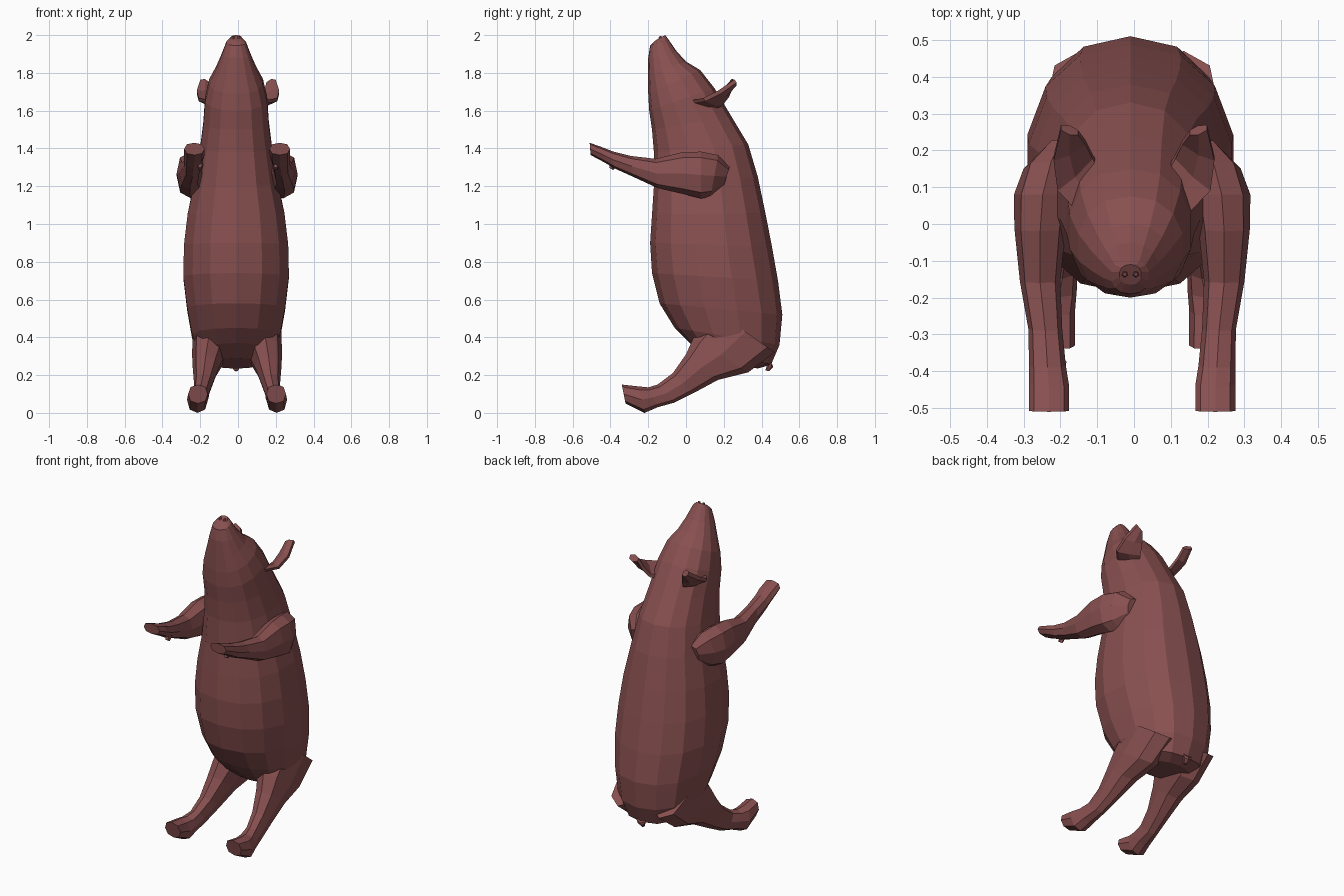
import bpy, bmesh, math
from mathutils import Vector

skin = bpy.data.materials.new("dusty_pink_skin")
skin.diffuse_color = (0.25, 0.08, 0.08, 1)


def loft(name, rings, sides, power=1.0):
    """Skin a closed tube through rings of (centre, side axis, depth axis)."""
    bm = bmesh.new()
    loops = []
    for c, a, b in rings:
        loop = []
        for i in range(sides):
            t = 2 * math.pi * i / sides
            s, k = math.sin(t), math.cos(t)
            s = math.copysign(abs(s) ** power, s)
            k = math.copysign(abs(k) ** power, k)
            loop.append(bm.verts.new(c + a * s + b * k))
        loops.append(loop)
    for p, q in zip(loops, loops[1:]):
        for i in range(sides):
            j = (i + 1) % sides
            bm.faces.new((p[i], p[j], q[j], q[i]))
    bm.faces.new(loops[0])
    bm.faces.new(loops[-1])
    bmesh.ops.recalc_face_normals(bm, faces=bm.faces)
    mesh = bpy.data.meshes.new(name)
    bm.to_mesh(mesh)
    bm.free()
    mesh.materials.append(skin)
    obj = bpy.data.objects.new(name, mesh)
    bpy.context.collection.objects.link(obj)
    return obj


def span(y1, z1, y2, z2, x, w):
    """Ring spanning two side-profile points, with half width w about x."""
    p, q = Vector((x, y1, z1)), Vector((x, y2, z2))
    return (p + q) / 2, Vector((w, 0, 0)), (p - q) / 2


# Body and head: front y, z, back y, z, half width
body = [
    (-.165, 1.97, -.11, 2.0, .03), (-.19, 1.945, -.095, 1.98, .052),
    (-.2, 1.88, -.05, 1.915, .078), (-.2, 1.79, 0, 1.86, .108),
    (-.2, 1.69, .075, 1.815, .145), (-.195, 1.6, .15, 1.72, .168),
    (-.18, 1.5, .24, 1.57, .177), (-.17, 1.38, .33, 1.42, .195),
    (-.17, 1.2, .38, 1.25, .225), (-.18, 1.05, .42, 1.06, .262),
    (-.19, .9, .455, .88, .282), (-.18, .74, .487, .7, .286),
    (-.14, .58, .51, .52, .265), (-.06, .45, .495, .36, .238),
    (.02, .37, .45, .255, .2), (.12, .29, .38, .235, .13),
]
loft("body", [span(*r[:4], -.01, r[4]) for r in body], 14, .88)

# Limbs: upper y, z, lower y, z, centre x, half width
front_leg = [
    (.23, 1.3, .2, 1.2, .19, .04), (.17, 1.365, .13, 1.145, .22, .075),
    (.08, 1.383, .08, 1.135, .243, .078), (-.02, 1.38, 0, 1.155, .25, .07),
    (-.16, 1.345, -.15, 1.19, .25, .055), (-.29, 1.36, -.28, 1.25, .236, .046),
    (-.39, 1.385, -.38, 1.295, .23, .05), (-.44, 1.405, -.43, 1.325, .226, .054),
    (-.51, 1.43, -.505, 1.365, .226, .054),
]
hind_leg = [
    (.16, .54, .47, .32, .14, .095), (.04, .4, .33, .215, .15, .088),
    (0, .31, .17, .175, .165, .07), (-.07, .21, .04, .105, .178, .05),
    (-.15, .15, -.06, .055, .19, .041), (-.2, .135, -.15, .03, .2, .05),
    (-.25, .14, -.22, 0, .21, .055), (-.34, .15, -.32, .05, .207, .052),
]
# Ears: centre and half-width vector
ear = [
    ((.12, .09, 1.63), (.035, -.06, .02)), ((.16, .14, 1.645), (.055, -.05, .015)),
    ((.175, .2, 1.69), (.05, -.025, .01)), ((.175, .255, 1.75), (.027, .008, .008)),
]
for label, s in (("left", -1), ("right", 1)):
    def place(r):
        return span(*r[:4], s * r[4] - .005, r[5])

    loft(label + "_front_leg", [place(r) for r in front_leg], 8, .85)
    loft(label + "_hind_leg", [place(r) for r in hind_leg], 8, .85)
    # Dewclaw under the front hoof
    loft(label + "_dewclaw", [span(-.36, 1.31, -.4, 1.33, s * .2, .018),
                              span(-.385, 1.285, -.41, 1.3, s * .2, .012)], 5)
    # Ear, a thin tapering leaf
    loft(label + "_ear", [(Vector((s * c[0], c[1], c[2])),
                           Vector((s * w[0], w[1], w[2])),
                           Vector((0, -.013, .017))) for c, w in ear], 6)
    # Nostril nub
    loft(label + "_nostril", [span(-.148, 1.97, -.125, 1.98, s * .015 - .01, .012),
                              span(-.143, 1.992, -.13, 1.997, s * .015 - .01, .006)], 5)

# Stub tail at the rump
loft("tail", [span(.43, .31, .46, .25, -.01, .035),
              span(.43, .255, .46, .24, -.01, .025),
              span(.42, .225, .44, .22, -.01, .01)], 6)
